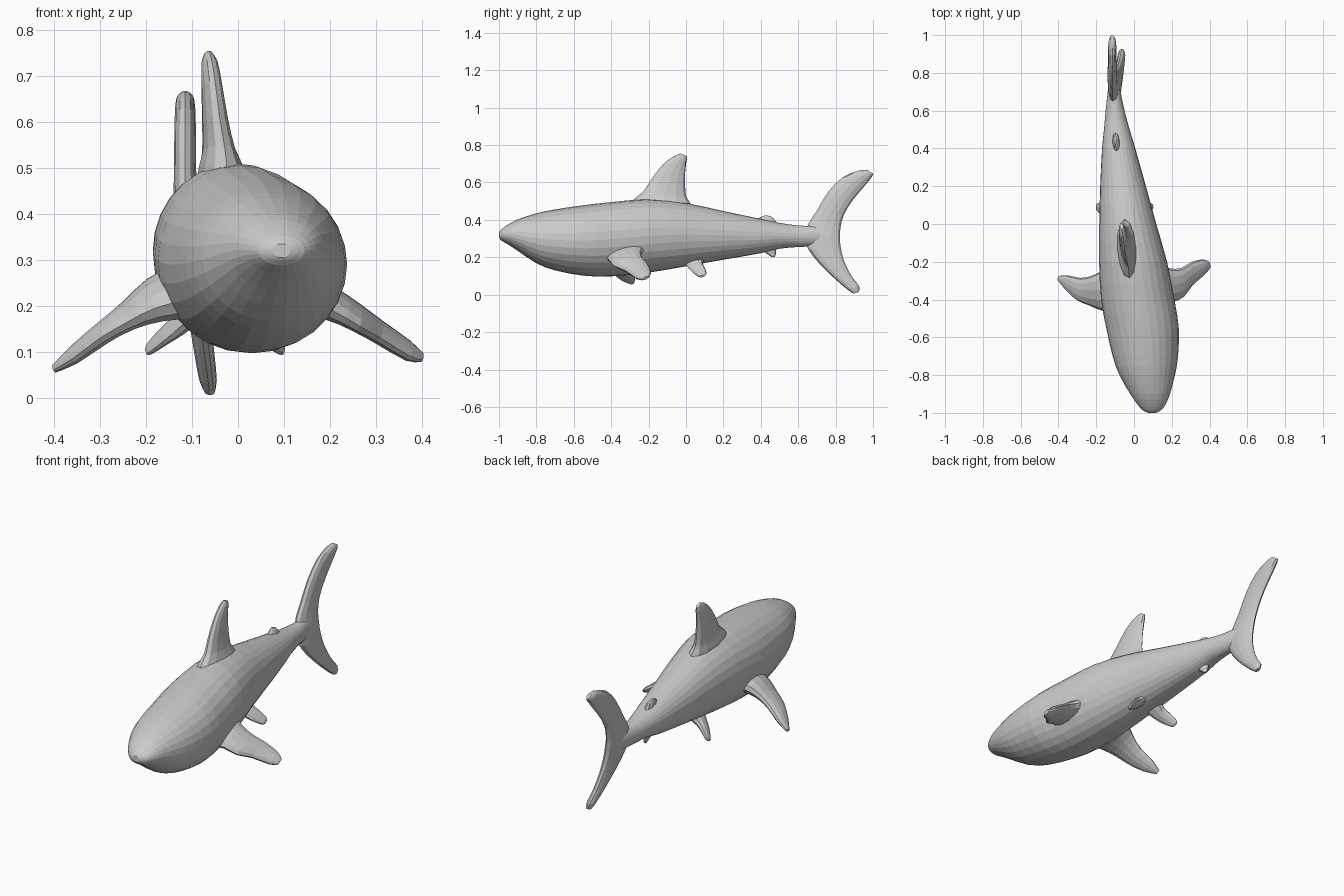
import bpy, bmesh, math
from mathutils import Vector as V


def catmull(rows, steps):
    """Smoothly interpolate rows of numbers."""
    out = []
    for i in range(len(rows) - 1):
        p0, p1 = rows[max(i - 1, 0)], rows[i]
        p2, p3 = rows[i + 1], rows[min(i + 2, len(rows) - 1)]
        for s in range(steps):
            t = s / steps
            out.append([0.5 * (2 * b + (c - a) * t + (2 * a - 5 * b + 4 * c - d) * t * t
                               + (3 * b - a - 3 * c + d) * t ** 3)
                        for a, b, c, d in zip(p0, p1, p2, p3)])
    out.append(list(rows[-1]))
    return out


def loft(name, rings, sides, steps=2):
    """Skin elliptical rings, each given as (centre, half axis a, half axis b)."""
    rows = catmull([[*c, *a, *b] for c, a, b in rings], steps)
    bm = bmesh.new()
    loops = []
    for r in rows:
        c, a, b = V(r[:3]), V(r[3:6]), V(r[6:])
        loops.append([bm.verts.new(c + a * math.cos(k * math.tau / sides)
                                   + b * math.sin(k * math.tau / sides)) for k in range(sides)])
    for lo, hi in zip(loops, loops[1:]):
        for k in range(sides):
            j = (k + 1) % sides
            bm.faces.new((lo[k], lo[j], hi[j], hi[k]))
    bm.faces.new(loops[0])
    bm.faces.new(loops[-1])
    bmesh.ops.recalc_face_normals(bm, faces=bm.faces)
    me = bpy.data.meshes.new(name)
    bm.to_mesh(me)
    bm.free()
    ob = bpy.data.objects.new(name, me)
    bpy.context.collection.objects.link(ob)
    return ob


def fin(name, sections, normal, sides=12):
    """Fin from (leading point, trailing point, half thickness) sections."""
    n = V(normal).normalized()
    rings = [((V(a) + V(b)) / 2, (V(b) - V(a)) / 2, n * t) for a, b, t in sections]
    return loft(name, rings, sides)


# Body: y, centre x, half width, top z, bottom z (slightly curved sideways)
body_rows = [
    (-1.0, .095, .02, .335, .305), (-.985, .095, .05, .352, .288),
    (-.95, .092, .078, .376, .268), (-.9, .085, .105, .402, .235),
    (-.8, .07, .147, .435, .168), (-.7, .06, .173, .456, .13),
    (-.55, .045, .192, .478, .102), (-.4, .02, .194, .495, .098),
    (-.2, -.005, .18, .51, .118), (0, -.033, .151, .49, .152),
    (.2, -.058, .121, .447, .187), (.4, -.081, .088, .405, .222),
    (.5, -.091, .068, .384, .246), (.6, -.1, .05, .37, .255),
    (.7, -.105, .034, .365, .26), (.77, -.107, .02, .35, .275),
]
shark = loft("shark_body",
             [((cx, y, (t + b) / 2), (w, 0, 0), (0, 0, (t - b) / 2))
              for y, cx, w, t, b in body_rows], 28)

parts = []

# Dorsal fin: leading y,z, trailing y,z, half thickness, leading x, trailing x
dorsal = [(-.33, .44, .06, .42, .065, -.02, -.045), (-.28, .51, .02, .495, .048, -.025, -.05),
          (-.23, .55, 0, .53, .034, -.03, -.055), (-.19, .61, -.005, .6, .027, -.04, -.06),
          (-.13, .69, -.004, .66, .022, -.05, -.064), (-.07, .738, .003, .715, .018, -.058, -.066),
          (-.03, .755, .007, .74, .009, -.063, -.067)]
parts.append(fin("dorsal_fin", [((xa, y, z), (xb, u, w), t)
                                for y, z, u, w, t, xa, xb in dorsal], (1, .12, 0)))

# Tail fin from lower tip to upper tip
tail = [(.895, .006, .923, .014, .010), (.86, .03, .926, .045, .019), (.78, .10, .885, .10, .022),
        (.71, .17, .845, .18, .024), (.655, .24, .826, .26, .027), (.635, .31, .824, .31, .029),
        (.655, .38, .826, .36, .027), (.70, .45, .845, .43, .025), (.76, .55, .895, .51, .024),
        (.84, .63, .95, .575, .023), (.93, .665, .994, .63, .02), (.972, .666, 1.0, .647, .010)]


def tail_x(z):
    return -.06 - .055 * min(1, z / .4)


parts.append(fin("tail_fin", [((tail_x(z), y, z), (tail_x(w), u, w), t)
                              for y, z, u, w, t in tail], (1, 0, 0)))

# Pectoral fins, each swept down and back
parts.append(fin("pectoral_fin_right", [
    ((.13, -.45, .21), (.11, -.2, .26), .055), ((.205, -.415, .19), (.19, -.235, .225), .036),
    ((.265, -.385, .155), (.25, -.232, .195), .027), ((.31, -.325, .13), (.305, -.2, .155), .024),
    ((.375, -.268, .09), (.365, -.187, .115), .02), ((.402, -.235, .082), (.398, -.2, .094), .009)],
    (.45, .1, 1)))
parts.append(fin("pectoral_fin_left", [
    ((-.09, -.48, .22), (-.09, -.21, .26), .07), ((-.18, -.455, .195), (-.18, -.255, .23), .048),
    ((-.24, -.43, .165), (-.235, -.278, .195), .031), ((-.3, -.405, .13), (-.285, -.285, .155), .025),
    ((-.36, -.352, .085), (-.35, -.272, .105), .02), ((-.402, -.3, .06), (-.398, -.275, .066), .009)],
    (-.5, .1, 1)))

# Pelvic fins, mirrored about the body's local centre line
for side, label in ((1, "right"), (-1, "left")):
    pts = [(.03, -.03, .2, .11, .21, .03), (.075, .005, .155, .09, .17, .024),
           (.11, .03, .125, .1, .145, .018), (.142, .065, .1, .11, .115, .012),
           (.15, .078, .097, .1, .103, .006)]
    parts.append(fin("pelvic_fin_" + label,
                     [((-.05 + side * d, y, z), (-.05 + side * d, u, w), t)
                      for d, y, z, u, w, t in pts], (side * .4, 0, 1), 10))

# Small second dorsal fin and anal fin
parts.append(fin("second_dorsal_fin", [
    ((-.088, .34, .36), (-.095, .51, .35), .03), ((-.09, .375, .4), (-.098, .485, .385), .02),
    ((-.095, .405, .417), (-.1, .468, .408), .013), ((-.1, .425, .425), (-.1, .452, .42), .006)],
    (1, 0, 0), 10))
parts.append(fin("anal_fin", [
    ((-.085, .38, .26), (-.09, .5, .28), .024), ((-.085, .42, .228), (-.09, .482, .238), .016),
    ((-.085, .445, .21), (-.088, .48, .217), .011), ((-.085, .46, .2), (-.087, .475, .202), .006)],
    (1, 0, 0), 10))

# Merge fins into one continuous skin
bpy.context.view_layer.objects.active = shark
for p in parts:
    mod = shark.modifiers.new("merge_" + p.name, 'BOOLEAN')
    mod.operation, mod.solver, mod.object = 'UNION', 'EXACT', p
    bpy.ops.object.modifier_apply(modifier=mod.name)
    bpy.data.objects.remove(p)
